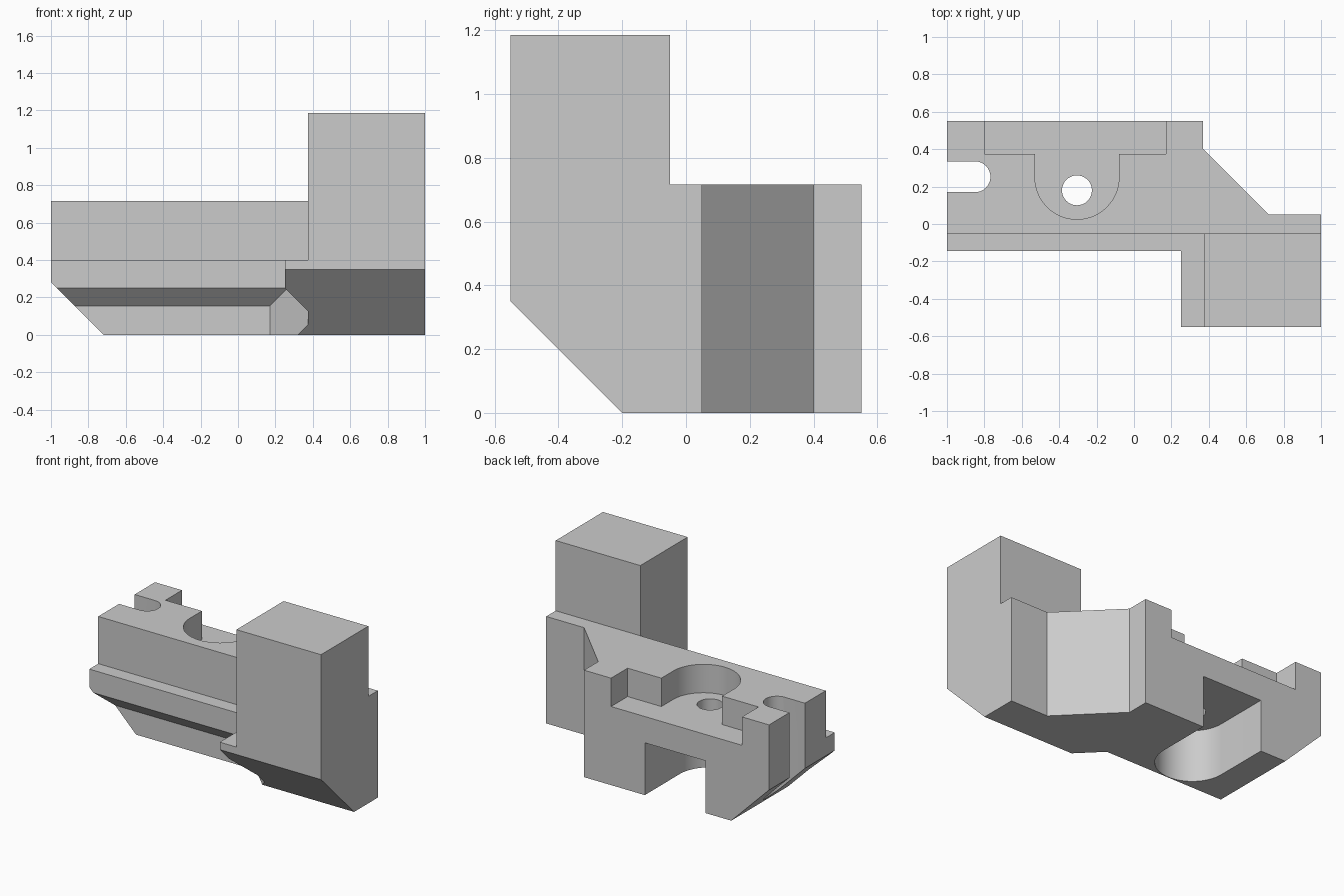
import bpy, bmesh, math

cube = bpy.data.objects.get("Cube")
if cube:
    bpy.data.objects.remove(cube, do_unlink=True)

grey = bpy.data.materials.new("plain_grey")
grey.use_nodes = True
GREY = (0.6, 0.6, 0.6, 1)
grey.diffuse_color = GREY
grey.node_tree.nodes["Principled BSDF"].inputs["Base Color"].default_value = GREY


def prism(name, pts, lo, hi, axis="z"):
    """Extrude a 2D outline from lo to hi along the given axis."""
    place = {"x": lambda a, b, t: (t, a, b),
             "y": lambda a, b, t: (a, t, b),
             "z": lambda a, b, t: (a, b, t)}[axis]
    bm = bmesh.new()
    rings = [[bm.verts.new(place(a, b, t)) for a, b in pts] for t in (lo, hi)]
    for ring in rings:
        bm.faces.new(ring)
    n = len(pts)
    for i in range(n):
        j = (i + 1) % n
        bm.faces.new((rings[0][i], rings[0][j], rings[1][j], rings[1][i]))
    bmesh.ops.recalc_face_normals(bm, faces=bm.faces)
    mesh = bpy.data.meshes.new(name)
    bm.to_mesh(mesh)
    bm.free()
    mesh.materials.append(grey)
    obj = bpy.data.objects.new(name, mesh)
    bpy.context.collection.objects.link(obj)
    return obj


def rect(a0, b0, a1, b1):
    return [(a0, b0), (a1, b0), (a1, b1), (a0, b1)]


def arc(cx, cy, r, start, end, n=32):
    angles = [math.radians(start + (end - start) * i / n) for i in range(n + 1)]
    return [(cx + r * math.cos(a), cy + r * math.sin(a)) for a in angles]


def combine(target, tool, operation):
    mod = target.modifiers.new(tool.name, "BOOLEAN")
    mod.operation = operation
    mod.solver = "EXACT"
    mod.object = tool
    bpy.context.view_layer.objects.active = target
    bpy.ops.object.modifier_apply(modifier=mod.name)
    bpy.data.objects.remove(tool, do_unlink=True)


# Main body with the angled back corner
body = prism("bracket_body", [(-1, -0.05), (1, -0.05), (1, 0.05), (0.72, 0.05),
                              (0.37, 0.4), (0.37, 0.55), (-1, 0.55)], 0, 0.716)

# Tower, side step with bevelled underside, front ledge, corner gusset
additions = [
    prism("tower", rect(0.373, -0.55, 1, -0.05), 0, 1.186),
    prism("side_step", [(0.25, 0.4), (0.25, 0.25), (0.4, 0.1), (0.5, 0.1),
                        (0.5, 0.4)], -0.55, 0, "y"),
    prism("front_ledge", [(-0.145, 0.4), (-0.145, 0.25), (-0.05, 0.155),
                          (0, 0.155), (0, 0.4)], -1, 0.3, "x"),
    prism("corner_gusset", [(0.17, -0.05), (0.373, -0.253), (0.5, -0.253),
                            (0.5, 0), (0.17, 0)], 0, 0.3),
]
for part in additions:
    combine(body, part, "UNION")

# Bevels, pockets, slots and the bolt hole
X, HOLE_Y, R = -0.305, 0.18, 0.225
cuts = [
    prism("front_bevel", [(-0.7, 0.5), (-0.7, -0.1), (-0.1, -0.1)], 0, 1.2, "x"),
    prism("end_bevel", [(-1.2, 0.48), (-1.2, -0.1), (-0.62, -0.1)], -0.8, 0.8, "y"),
    prism("top_pocket", [(-0.8, 0.7), (-0.8, 0.375), (X - R, 0.375)]
          + arc(X, 0.25, R, 180, 360)
          + [(X + R, 0.375), (0.17, 0.375), (0.17, 0.7)], 0.526, 0.9),
    prism("bottom_slot", [(X - R, 0.7)] + arc(X, HOLE_Y, R, 180, 360)
          + [(X + R, 0.7)], -0.2, 0.35),
    prism("bolt_hole", arc(X, HOLE_Y, 0.08, 0, 348.75, 31), 0.2, 0.65),
    prism("end_slot", [(-1.2, 0.17)] + arc(-0.85, 0.2525, 0.0825, -90, 90, 24)
          + [(-1.2, 0.335)], -0.2, 0.9),
]
for cutter in cuts:
    combine(body, cutter, "DIFFERENCE")

# Smooth the round walls only
bpy.ops.object.select_all(action="DESELECT")
body.select_set(True)
bpy.context.view_layer.objects.active = body
bpy.ops.object.shade_smooth_by_angle(angle=math.radians(30))
